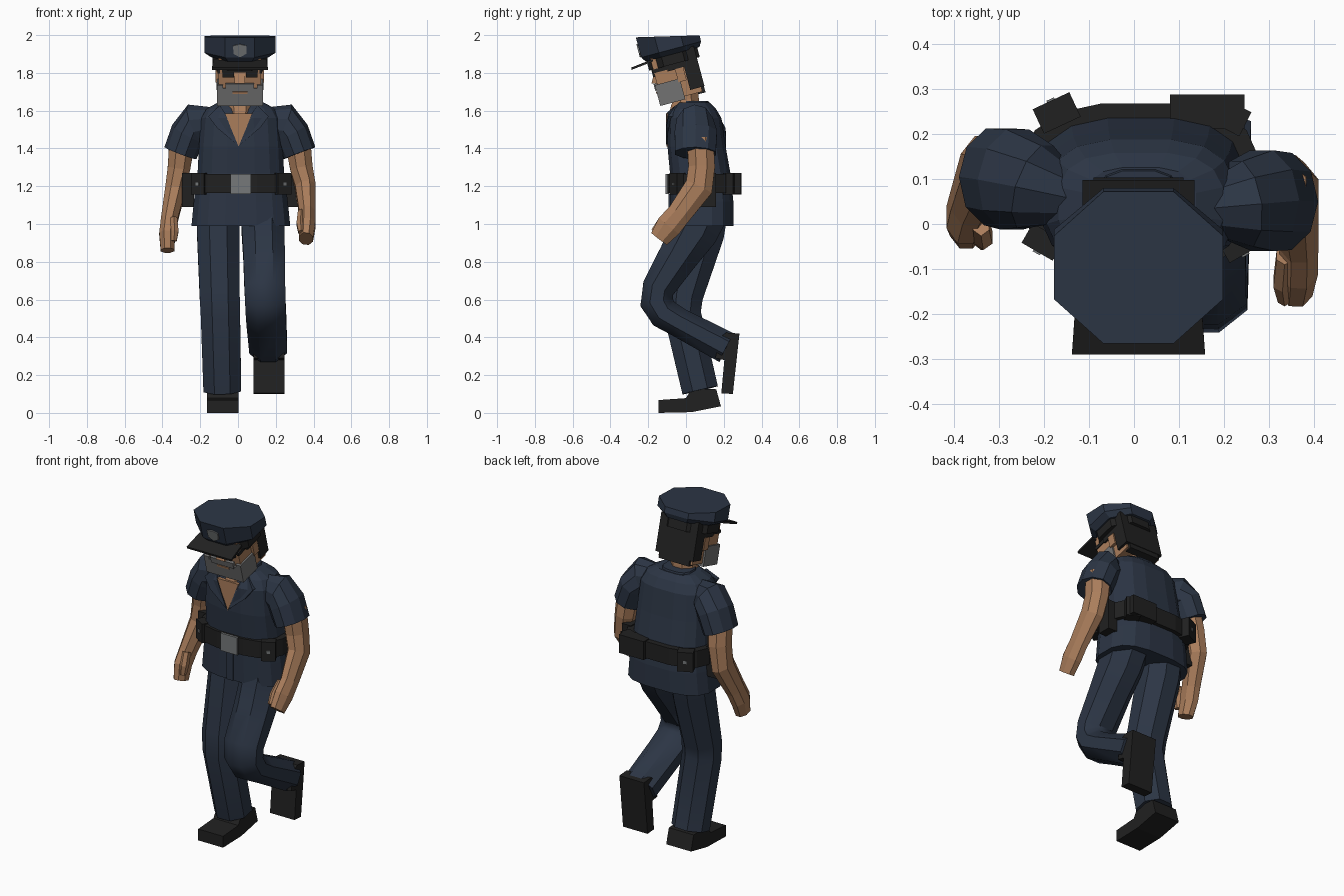
import bpy, bmesh, math
from mathutils import Vector, Matrix


def colour(name, rgb):
    m = bpy.data.materials.new(name)
    m.diffuse_color = (*rgb, 1)
    return m


NAVY = colour("navy cloth", (0.025, 0.036, 0.059))
BLACK = colour("black leather", (0.015, 0.015, 0.015))
SKIN = colour("skin", (0.40, 0.205, 0.105))
GREY = colour("grey beard", (0.17, 0.17, 0.17))
METAL = colour("grey metal", (0.18, 0.19, 0.195))
HEAD = Matrix.Translation((0.01, -0.04, 1.75)) @ Matrix.Rotation(math.radians(15), 4, 'X')


def finish(name, bm, mat, matrix=None):
    bmesh.ops.recalc_face_normals(bm, faces=bm.faces)
    me = bpy.data.meshes.new(name)
    bm.to_mesh(me)
    bm.free()
    me.materials.append(mat)
    ob = bpy.data.objects.new(name, me)
    bpy.context.collection.objects.link(ob)
    if matrix:
        ob.matrix_world = matrix
    return ob


def loft(name, rings, mat, matrix=None):
    """Skin a stack of closed rings and cap both ends."""
    bm = bmesh.new()
    vs = [[bm.verts.new(p) for p in r] for r in rings]
    n = len(vs[0])
    for a, b in zip(vs, vs[1:]):
        for i in range(n):
            j = (i + 1) % n
            bm.faces.new((a[i], a[j], b[j], b[i]))
    bm.faces.new(vs[0])
    bm.faces.new(vs[-1])
    return finish(name, bm, mat, matrix)


def oval(cx, cy, z, rx, ry, n=16, power=0.7, slope=0):
    pts = []
    for i in range(n):
        a = 2 * math.pi * (i + 0.5) / n
        c, s = math.cos(a), math.sin(a)
        x = math.copysign(abs(c) ** power, c) * rx
        y = math.copysign(abs(s) ** power, s) * ry
        pts.append((cx + x, cy + y, z + slope * y))
    return pts


def tube(name, path, mat, ref=(1, 0, 0), n=8):
    """Limb along points (x, y, z, radius along ref, radius across)."""
    P = [Vector(p[:3]) for p in path]
    rings = []
    for i, p in enumerate(path):
        t = (P[min(i + 1, len(P) - 1)] - P[max(i - 1, 0)]).normalized()
        u = Vector(ref)
        u = (u - t * u.dot(t)).normalized()
        v = t.cross(u)
        k = 1 / math.cos(math.pi / n)
        rings.append([P[i] + u * p[3] * k * math.cos(a) + v * p[4] * k * math.sin(a)
                      for a in [2 * math.pi * (j + 0.5) / n for j in range(n)]])
    return loft(name, rings, mat)


def prism(name, pts, axis, lo, hi, mat, matrix=None):
    """Outline in (y, z) extruded along x, or in (x, z) extruded along y."""
    def put(p, d):
        return (d, p[0], p[1]) if axis == 'x' else (p[0], d, p[1])
    return loft(name, [[put(p, d) for p in pts] for d in (lo, hi)], mat, matrix)


def box(name, x, y, z, mat, matrix=None):
    return prism(name, [(x[0], z[0]), (x[1], z[0]), (x[1], z[1]), (x[0], z[1])],
                 'y', y[0], y[1], mat, matrix)


# Shirt, belt and buckle
loft("shirt", [oval(0.015, cy, z, rx, ry) for z, cy, rx, ry in (
    (0.99, 0.083, 0.265, 0.17), (1.12, 0.083, 0.252, 0.17), (1.27, 0.075, 0.232, 0.162),
    (1.41, 0.056, 0.225, 0.156), (1.56, 0.046, 0.212, 0.144), (1.61, 0.045, 0.185, 0.115),
    (1.642, 0.042, 0.125, 0.085))], NAVY)
loft("belt", [oval(0.015, 0.085, z, 0.268, 0.186) for z in (1.165, 1.265)], BLACK)
box("buckle", (-0.04, 0.07), (-0.108, -0.09), (1.16, 1.265), METAL)
box("shirt_placket", (-0.012, 0.03), (-0.092, -0.08), (0.99, 1.16), NAVY)

# Open neckline and collar
prism("neckline", [(-0.07, 1.585), (0.076, 1.585), (0.003, 1.41)], 'y', -0.102, -0.08, SKIN)
for s, side in ((-1, "left"), (1, "right")):
    flap = [(0.07, 1.585, 0), (0.10, 1.628, 0.05), (0.16, 1.57, 0.012), (0.115, 1.51, 0), (0.008, 1.42, 0)]
    loft("collar_" + side, [[(0.003 + s * x, y0 + dy, z) for x, z, dy in flap]
                            for y0 in (-0.106, -0.08)], NAVY)
loft("collar_back", [oval(0.01, 0.057, 1.6, 0.105, 0.08, 12),
                     oval(0.01, 0.05, 1.652, 0.09, 0.07, 12)], NAVY)
tube("neck", [(0.01, -0.012, 1.55, 0.07, 0.085), (0.01, -0.004, 1.62, 0.08, 0.075),
              (0.01, 0.0, 1.66, 0.072, 0.068), (0.01, -0.01, 1.75, 0.07, 0.068)], SKIN)

# Belt pouches and cases: x, y, turn, width, depth, bottom
for name, x, y, turn, w, d, low in (
        ("pouch_front_left", -0.203, -0.04, -30, 0.08, 0.05, 1.155),
        ("pouch_front_right", 0.235, -0.045, 30, 0.08, 0.05, 1.155),
        ("pouch_back_left", -0.172, 0.247, 205, 0.09, 0.06, 1.155),
        ("case_back", 0.163, 0.25, 180, 0.165, 0.075, 1.16),
        ("pouch_back_right", 0.212, 0.24, 153, 0.08, 0.06, 1.155),
        ("holster_left", -0.265, 0.09, -90, 0.09, 0.065, 1.09),
        ("holster_right", 0.285, 0.12, 90, 0.08, 0.06, 1.09)):
    M = Matrix.Translation((x, y, 0)) @ Matrix.Rotation(math.radians(turn), 4, 'Z')
    box(name, (-w / 2, w / 2), (-d / 2, d / 2), (low, 1.27), BLACK, M)
    if name.startswith("pouch"):
        box(name + "_stud", (-0.009, 0.009), (-d / 2 - 0.004, 0), (1.203, 1.221), METAL, M)

# Sleeves
SLEEVE = [(0.17, 0.035, 1.53, 0.06, 0.085), (0.24, 0.045, 1.53, 0.096, 0.106),
          (0.285, 0.052, 1.48, 0.112, 0.09), (0.325, 0.05, 1.375, 0.108, 0.086)]
tube("sleeve_right", SLEEVE, NAVY, (0, 1, 0), 10)
tube("sleeve_left", [(0.02 - x, y + 0.2 * x - 0.01, z, a, b) for x, y, z, a, b in SLEEVE],
     NAVY, (0, 1, 0), 10)

# Arms and hands
tube("arm_right", [(0.315, 0.075, 1.45, 0.068, 0.07), (0.335, 0.083, 1.3, 0.06, 0.07),
                   (0.357, 0.068, 1.195, 0.054, 0.075), (0.367, -0.035, 1.055, 0.043, 0.064),
                   (0.366, -0.09, 0.99, 0.043, 0.068), (0.36, -0.142, 0.922, 0.037, 0.052)], SKIN)
tube("thumb_right", [(0.335, -0.07, 1.06, 0.018, 0.025), (0.33, -0.13, 1.0, 0.02, 0.025),
                     (0.335, -0.165, 0.955, 0.015, 0.02)], SKIN, n=6)
tube("arm_left", [(-0.295, 0.1, 1.45, 0.068, 0.07), (-0.312, 0.125, 1.3, 0.06, 0.07),
                  (-0.332, 0.125, 1.18, 0.054, 0.072), (-0.364, 0.05, 1.02, 0.044, 0.06),
                  (-0.375, 0.015, 0.945, 0.042, 0.063), (-0.373, -0.008, 0.86, 0.036, 0.048)], SKIN)
tube("thumb_left", [(-0.34, 0.0, 1.03, 0.018, 0.025), (-0.335, -0.03, 0.96, 0.02, 0.025),
                    (-0.34, -0.035, 0.91, 0.015, 0.02)], SKIN, n=6)

# Trouser legs: one standing, one lifted behind
left = tube("trouser_left", [
    (-0.105, 0.095, 1.06, 0.112, 0.125), (-0.105, 0.08, 0.95, 0.112, 0.122),
    (-0.097, -0.01, 0.62, 0.106, 0.1), (-0.093, -0.018, 0.52, 0.104, 0.098),
    (-0.083, 0.075, 0.12, 0.1, 0.096)], NAVY)
right = tube("trouser_right", [
    (0.13, 0.08, 1.06, 0.115, 0.14), (0.133, 0.04, 0.96, 0.113, 0.128),
    (0.138, -0.04, 0.83, 0.11, 0.105), (0.142, -0.147, 0.66, 0.108, 0.086),
    (0.145, -0.155, 0.585, 0.107, 0.088), (0.148, -0.117, 0.525, 0.106, 0.083),
    (0.151, -0.04, 0.48, 0.105, 0.077), (0.16, 0.215, 0.345, 0.1, 0.085)], NAVY)
for leg in (left, right):
    bpy.ops.object.select_all(action='DESELECT')
    leg.select_set(True)
    bpy.context.view_layer.objects.active = leg
    bpy.ops.object.shade_smooth_by_angle(angle=math.radians(38))

# Shoes
prism("shoe_left", [(-0.145, 0), (-0.145, 0.068), (0, 0.078), (0.03, 0.13), (0.16, 0.125),
                    (0.185, 0.035), (0.03, 0.004)], 'x', -0.163, 0.002, BLACK)
prism("shoe_right", [(0.283, 0.42), (0.248, 0.1), (0.187, 0.104), (0.203, 0.28), (0.155, 0.29),
                     (0.18, 0.40), (0.212, 0.425)], 'x', 0.082, 0.245, BLACK)

# Head, beard and hair, all tilted forward together
box("head", (-0.112, 0.112), (-0.112, 0.11), (-0.08, 0.16), SKIN, HEAD)
box("beard", (-0.122, 0.122), (-0.125, 0.012), (-0.096, 0.0), GREY, HEAD)
box("moustache", (-0.075, 0.075), (-0.13, -0.1), (-0.012, 0.025), GREY, HEAD)
box("mouth", (-0.04, 0.04), (-0.128, -0.12), (-0.03, -0.018), SKIN, HEAD)
prism("nose", [(-0.11, 0.085), (-0.14, 0.03), (-0.11, 0.022)], 'x', -0.028, 0.028, SKIN, HEAD)
box("hair_back", (-0.125, 0.125), (0.05, 0.128), (-0.055, 0.165), BLACK, HEAD)
box("hair_nape", (-0.1, 0.1), (0.085, 0.125), (-0.088, -0.05), BLACK, HEAD)
for s, side in ((-1, "left"), (1, "right")):
    def span(a, b):
        return sorted((s * a, s * b))
    box("beard_side_" + side, span(0.09, 0.122), (-0.125, 0.012), (-0.01, 0.018), GREY, HEAD)
    box("sideburn_" + side, span(0.1, 0.123), (-0.04, 0.055), (0.07, 0.165), BLACK, HEAD)
    box("ear_" + side, span(0.1, 0.128), (0.0, 0.045), (0.0, 0.072), SKIN, HEAD)
    box("lens_" + side, span(0.032, 0.092), (-0.122, -0.1), (0.06, 0.1), BLACK, HEAD)
    box("glasses_arm_" + side, span(0.105, 0.118), (-0.118, 0.0), (0.08, 0.1), BLACK, HEAD)
box("glasses_bridge", (-0.095, 0.095), (-0.119, -0.1), (0.086, 0.1), BLACK, HEAD)

# Cap with band, visor and shield badge
loft("cap_crown", [oval(0, 0.008, z, rx, ry, 8, 1, sl) for z, rx, ry, sl in (
    (0.152, 0.165, 0.16, 0), (0.178, 0.204, 0.177, 0), (0.25, 0.204, 0.178, -0.235))], NAVY, HEAD)
loft("cap_band", [oval(0, 0.005, z, 0.157, 0.15, 8, 1) for z in (0.1, 0.156)], BLACK, HEAD)
loft("visor", [[(-0.14, -0.1, z), (0.14, -0.1, z), (0.148, -0.222, z - 0.014), (-0.148, -0.222, z - 0.014)]
               for z in (0.142, 0.154)], BLACK, HEAD)
prism("badge", [(-0.036, 0.243), (0, 0.252), (0.036, 0.243), (0.034, 0.2), (0, 0.18), (-0.034, 0.2)],
      'y', -0.163, -0.15, METAL, HEAD)
